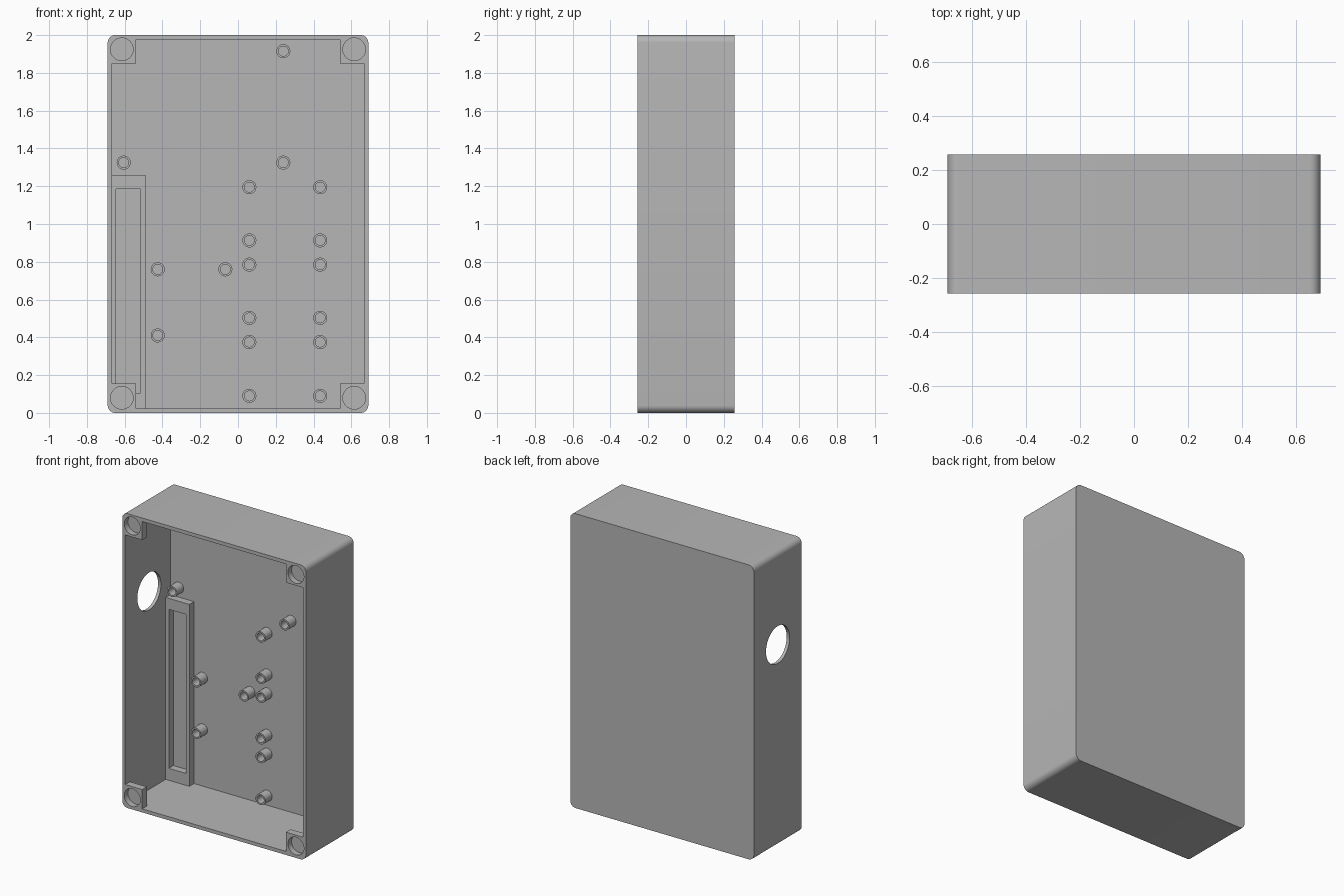
import bpy, bmesh, math
from mathutils import Matrix, Vector

default = bpy.data.objects.get("Cube")
if default:
    bpy.data.objects.remove(default, do_unlink=True)

# Main dimensions
HALF_W, HALF_D, HEIGHT = 0.69, 0.257, 2.0
FRONT, BACK = -HALF_D, HALF_D
FLOOR = 0.228              # inner face of the back panel
IN_X, IN_LOW, IN_HIGH = 0.668, 0.024, 1.976
PAD_X, PAD_LOW, PAD_HIGH = 0.54, 0.155, 1.85
PAD_BACK = FRONT + 0.05

grey = bpy.data.materials.new("plain grey")
grey.use_nodes = True
grey.diffuse_color = (0.47, 0.47, 0.47, 1)
grey.node_tree.nodes["Principled BSDF"].inputs["Base Color"].default_value = grey.diffuse_color


def make_object(name, bm):
    bmesh.ops.recalc_face_normals(bm, faces=bm.faces)
    mesh = bpy.data.meshes.new(name)
    bm.to_mesh(mesh)
    bm.free()
    mesh.materials.append(grey)
    obj = bpy.data.objects.new(name, mesh)
    bpy.context.collection.objects.link(obj)
    return obj


def activate(obj):
    bpy.ops.object.select_all(action='DESELECT')
    obj.select_set(True)
    bpy.context.view_layer.objects.active = obj


def box(name, x, y, z, radius=0):
    """Box from (low, high) ranges, optionally rounded along y."""
    bm = bmesh.new()
    bmesh.ops.create_cube(bm, size=1)
    for v in bm.verts:
        v.co = Vector([r[0] if c < 0 else r[1] for c, r in zip(v.co, (x, y, z))])
    if radius:
        edges = [e for e in bm.edges if abs(e.verts[0].co.y - e.verts[1].co.y) > 0.1]
        bmesh.ops.bevel(bm, geom=edges, offset=radius, segments=8, profile=0.5, affect='EDGES')
    return make_object(name, bm)


def cylinder(name, centre, radius, depth, axis):
    bm = bmesh.new()
    bmesh.ops.create_cone(bm, cap_ends=True, segments=48, radius1=radius, radius2=radius, depth=depth)
    bm.transform(Matrix.Translation(centre) @ Matrix.Rotation(math.pi / 2, 4, axis))
    return make_object(name, bm)


def cut(obj, cutter):
    mod = obj.modifiers.new("cut", 'BOOLEAN')
    mod.operation, mod.solver, mod.object = 'DIFFERENCE', 'EXACT', cutter
    activate(obj)
    bpy.ops.object.modifier_apply(modifier=mod.name)
    bpy.data.objects.remove(cutter, do_unlink=True)


def smooth(obj):
    activate(obj)
    bpy.ops.object.shade_smooth_by_angle(angle=math.radians(30))


# Case shell, open at the front, with a pad left in each corner of the rim
case = box("case", (-HALF_W, HALF_W), (FRONT, BACK), (0, HEIGHT), radius=0.04)
cut(case, box("cavity", (-IN_X, IN_X), (PAD_BACK, FLOOR), (IN_LOW, IN_HIGH)))
cut(case, box("tall_opening", (-PAD_X, PAD_X), (FRONT - 0.1, 0), (IN_LOW, IN_HIGH)))
cut(case, box("wide_opening", (-IN_X, IN_X), (FRONT - 0.1, 0), (PAD_LOW, PAD_HIGH)))

# Blind round sockets in the corner pads
for x in (-0.615, 0.615):
    for z in (0.08, 1.925):
        cut(case, cylinder("socket", (x, FRONT, z), 0.06, 0.08, 'X'))

# Round cable hole through the right wall
cut(case, cylinder("cable_hole", (-HALF_W, 0, 1.37), 0.127, 0.2, 'Y'))
smooth(case)

# Raised rectangular frame along the right wall
frame = box("slot_frame", (-0.68, -0.49), (0.178, 0.24), (0.012, 1.26))
cut(frame, box("slot", (-0.645, -0.515), (0.1, 0.3), (0.105, 1.185)))


# Hollow mounting posts on the back panel
def post(name, x, z, outer=0.037, inner=0.026, height=0.073):
    base, tip = FLOOR + 0.005, FLOOR - height
    bm = bmesh.new()
    profile = [(outer, base), (outer, tip), (inner, tip), (inner, base)]
    verts = [bm.verts.new((r, y, 0)) for r, y in profile]
    edges = [bm.edges.new(pair) for pair in zip(verts, verts[1:] + verts[:1])]
    bmesh.ops.spin(bm, geom=verts + edges, cent=(0, 0, 0), axis=(0, 1, 0),
                   angle=math.tau, steps=32, use_merge=True)
    bmesh.ops.remove_doubles(bm, verts=bm.verts, dist=0.0001)
    bm.transform(Matrix.Translation((x, 0, z)))
    smooth(make_object(name, bm))


spots = [(x, z) for x in (0.06, 0.435) for z in (0.09, 0.375, 0.503, 0.785, 0.913, 1.195)]
spots += [(-0.425, 0.41), (-0.425, 0.76), (-0.067, 0.76), (-0.605, 1.325), (0.24, 1.325), (0.24, 1.915)]
for i, (x, z) in enumerate(spots):
    post(f"mounting_post_{i + 1}", x, z)
